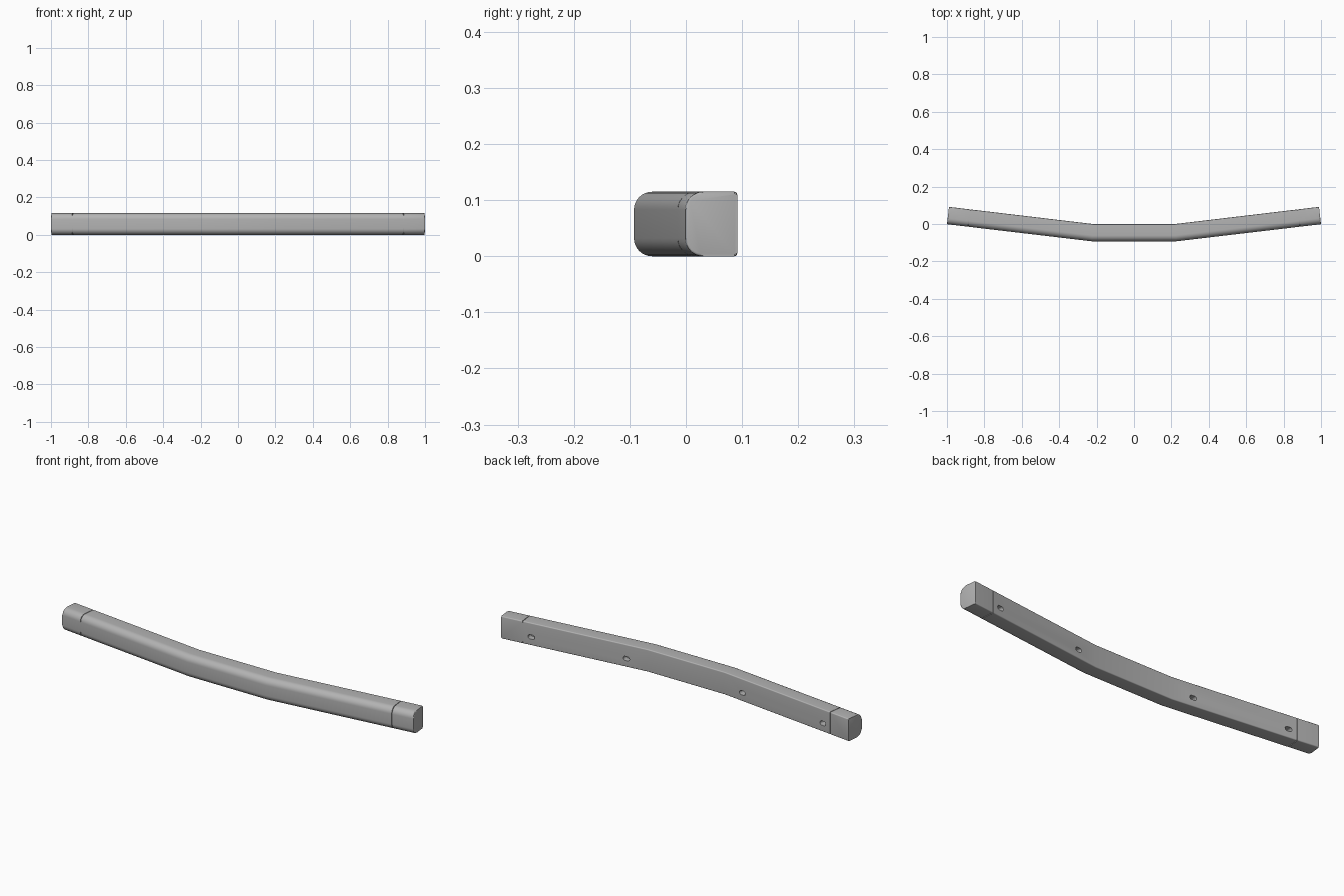
import bpy, bmesh, math
from mathutils import Vector, Matrix

if "Cube" in bpy.data.objects:
    bpy.data.objects.remove(bpy.data.objects["Cube"])

HEIGHT, DEPTH = 0.115, 0.0925
KINK, SLOPE = 0.22, 0.119      # straight middle half-length, sweep of the arms
SEAM, END = 0.874, 0.989       # measured along the back edge
GAP = 0.003

grey = bpy.data.materials.new("satin grey")
grey.use_nodes = True
colour = (0.45, 0.45, 0.45, 1)
grey.diffuse_color = colour
grey.node_tree.nodes["Principled BSDF"].inputs["Base Color"].default_value = colour


def back_y(x):
    return SLOPE * max(0, abs(x) - KINK)


def lean(x):
    """Tilt of the cross-section, mitred at the kinks."""
    t = 0.5 if abs(abs(x) - KINK) < 1e-5 else float(abs(x) > KINK)
    return math.copysign(SLOPE * t, x)


def profile(inset=0.0, front=0.032, back=0.005, steps=8):
    """Section as (depth from back, height): large front radii, tight back ones."""
    lo_d, hi_d, lo_z, hi_z = inset, DEPTH - inset, inset, HEIGHT - inset
    corners = [(hi_d, hi_z, -1, -1, front, 0), (lo_d, hi_z, 1, -1, back, 90),
               (lo_d, lo_z, 1, 1, back, 180), (hi_d, lo_z, -1, 1, front, 270)]
    pts = []
    for d, z, sd, sz, r, start in corners:
        for i in range(steps + 1):
            a = math.radians(start + 90 * i / steps)
            pts.append((d + sd * r + r * math.cos(a), z + sz * r + r * math.sin(a)))
    return pts


def finish(name, bm):
    bmesh.ops.recalc_face_normals(bm, faces=bm.faces)
    mesh = bpy.data.meshes.new(name)
    bm.to_mesh(mesh)
    bm.free()
    mesh.materials.append(grey)
    obj = bpy.data.objects.new(name, mesh)
    bpy.context.collection.objects.link(obj)
    return obj


def select(obj):
    bpy.ops.object.select_all(action="DESELECT")
    obj.select_set(True)
    bpy.context.view_layer.objects.active = obj


def sweep(name, stations, inset=0.0, rounded=None):
    """Loft the section along the bumper; optionally soften one end."""
    bm = bmesh.new()
    rings = [[bm.verts.new((x + d * lean(x), back_y(x) - d, z)) for d, z in profile(inset)]
             for x in stations]
    n = len(rings[0])
    for a, b in zip(rings, rings[1:]):
        for i in range(n):
            j = (i + 1) % n
            bm.faces.new((a[i], a[j], b[j], b[i]))
    ends = [bm.faces.new(rings[0]), bm.faces.new(rings[-1])]
    if rounded is not None:
        bmesh.ops.bevel(bm, geom=list(ends[rounded].edges), offset=0.004,
                        segments=3, profile=0.5, affect="EDGES")
    return finish(name, bm)


def slot_cutter(x):
    """Oblong plug that cuts a mounting slot into the back face."""
    bm = bmesh.new()
    r, half, deep = 0.011, 0.007, 0.03
    ring = []
    for i in range(24):
        a = 2 * math.pi * (i + 0.5) / 24
        ring.append(bm.verts.new((r * math.cos(a) + math.copysign(half, math.cos(a)),
                                  -deep, r * math.sin(a))))
    face = bm.faces.new(ring)
    out = bmesh.ops.extrude_face_region(bm, geom=[face])["geom"]
    bmesh.ops.translate(bm, verts=[v for v in out if isinstance(v, bmesh.types.BMVert)],
                        vec=(0, 2 * deep, 0))
    turn = Matrix.Rotation(math.atan(lean(x)), 4, "Z")
    bmesh.ops.transform(bm, verts=bm.verts,
                        matrix=Matrix.Translation(Vector((x, back_y(x), 0.043))) @ turn)
    cutter = finish("slot_cutter", bm)
    cutter.hide_render = True
    return cutter


# Main beam with its four mounting slots
beam = sweep("bumper_beam", [-SEAM, -KINK, KINK, SEAM])
for x in (-0.83, -0.33, 0.33, 0.83):
    cutter = slot_cutter(x)
    select(beam)
    mod = beam.modifiers.new("slot", "BOOLEAN")
    mod.operation, mod.solver, mod.object = "DIFFERENCE", "EXACT", cutter
    bpy.ops.object.modifier_apply(modifier=mod.name)
    bpy.data.objects.remove(cutter)

# End caps, with a recessed spigot joining each to the beam
parts = [beam]
for side, label in ((1, "left"), (-1, "right")):
    parts.append(sweep(label + "_end_cap", [side * (SEAM + GAP), side * END], rounded=1))
    parts.append(sweep(label + "_cap_spigot",
                       [side * (SEAM - 0.01), side * (SEAM + GAP + 0.01)], inset=0.004))

for part in parts:
    select(part)
    bpy.ops.object.shade_smooth_by_angle(angle=math.radians(30))
